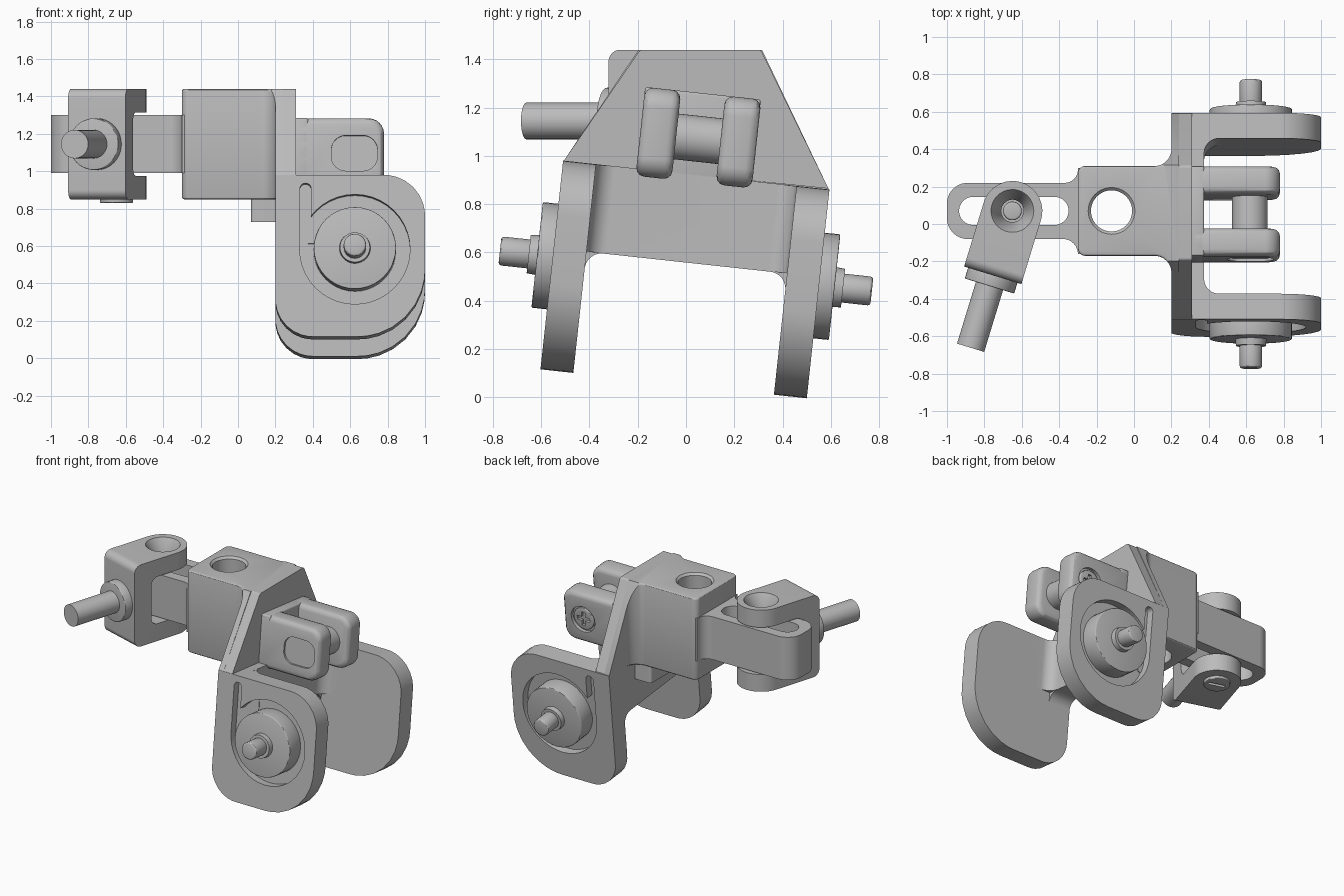
import bpy, bmesh, math
from mathutils import Matrix, Vector

if "Cube" in bpy.data.objects:
    bpy.data.objects.remove(bpy.data.objects["Cube"], do_unlink=True)

metal = bpy.data.materials.new("plain grey")
metal.use_nodes = True
GREY = (0.5, 0.5, 0.5, 1)
metal.diffuse_color = GREY
metal.node_tree.nodes["Principled BSDF"].inputs["Base Color"].default_value = GREY

# Frames: the wheel fork leans sideways, the rod clamp is swung about its pivot
TILT = Matrix.Rotation(math.radians(-6.2), 4, 'X') @ Matrix.Translation((0, -0.057, 0))
SWING = Matrix.Translation((-0.65, 0.07, 0)) @ Matrix.Rotation(math.radians(-17), 4, 'Z')
WORLD = Matrix.Identity(4)


def finish(name, bm, frame):
    bmesh.ops.recalc_face_normals(bm, faces=bm.faces)
    mesh = bpy.data.meshes.new(name)
    bm.to_mesh(mesh)
    bm.free()
    mesh.transform(frame)
    mesh.materials.append(metal)
    ob = bpy.data.objects.new(name, mesh)
    bpy.context.collection.objects.link(ob)
    return ob


def soften(bm, width):
    if width:
        sharp = [e for e in bm.edges if e.calc_face_angle(0) > 0.6]
        bmesh.ops.bevel(bm, geom=sharp, offset=width, segments=3, profile=0.5,
                        affect='EDGES', clamp_overlap=True)


def rounded(corners, steps=8):
    """Outline with an arc of the given radius at each (a, b, r) corner."""
    out = []
    for i, (a, b, *r) in enumerate(corners):
        p = Vector((a, b))
        if not r:
            out.append(p)
            continue
        d1 = (Vector(corners[i - 1][:2]) - p).normalized()
        d2 = (Vector(corners[(i + 1) % len(corners)][:2]) - p).normalized()
        half = d1.angle(d2) / 2
        c = p + (d1 + d2).normalized() * r[0] / math.sin(half)
        reach = r[0] / math.tan(half)
        s, e = p + d1 * reach - c, p + d2 * reach - c
        out += [c + s.lerp(e, k / steps).normalized() * r[0] for k in range(steps + 1)]
    return out


def prism(name, axis, corners, lo, hi, frame=WORLD, bevel=0):
    place = {'x': lambda a, b, t: (t, a, b), 'y': lambda a, b, t: (a, t, b),
             'z': lambda a, b, t: (a, b, t)}[axis]
    bm = bmesh.new()
    pts = rounded(corners)
    low = [bm.verts.new(place(p.x, p.y, lo)) for p in pts]
    top = [bm.verts.new(place(p.x, p.y, hi)) for p in pts]
    bm.faces.new(low)
    bm.faces.new(top)
    for i in range(len(pts)):
        bm.faces.new((low[i - 1], low[i], top[i], top[i - 1]))
    bmesh.ops.recalc_face_normals(bm, faces=bm.faces)
    soften(bm, bevel)
    return finish(name, bm, frame)


def box(a0, b0, a1, b1, r=None):
    return [(a, b) + ((r,) if r else ()) for a, b in ((a0, b0), (a1, b0), (a1, b1), (a0, b1))]


def rod(name, start, end, r1, r2=None, frame=WORLD, bevel=0):
    start, end = Vector(start), Vector(end)
    d = end - start
    bm = bmesh.new()
    bmesh.ops.create_cone(bm, cap_ends=True, segments=40, radius1=r1, radius2=r2 or r1,
                          depth=d.length)
    soften(bm, bevel)
    turn = Vector((0, 0, 1)).rotation_difference(d).to_matrix().to_4x4()
    return finish(name, bm, frame @ Matrix.Translation((start + end) / 2) @ turn)


def combine(ob, tool, how='DIFFERENCE'):
    mod = ob.modifiers.new("shape", 'BOOLEAN')
    mod.operation, mod.object, mod.solver = how, tool, 'EXACT'
    bpy.context.view_layer.objects.active = ob
    bpy.ops.object.modifier_apply(modifier=mod.name)
    bpy.data.objects.remove(tool, do_unlink=True)


# Central block, flared into the bracket and trimmed to its sloping sides
slope = [(-0.51, 0.975), (-0.19, 1.45), (0.31, 1.45), (0.59, 0.865), (0.59, 0.6), (-0.51, 0.6)]
block = prism("central_block", 'z', [(-0.3, -0.17, 0.04), (0.2, -0.17, 0.09), (0.2, -0.7),
              (0.25, -0.7), (0.25, 0.7), (0.2, 0.7), (0.2, 0.31, 0.09), (-0.3, 0.31, 0.04)],
              0.85, 1.44, bevel=0.012)
combine(block, prism("trim", 'x', slope, -0.5, 0.24), 'INTERSECT')
combine(block, rod("bore", (-0.12, 0.07, 0.7), (-0.12, 0.07, 1.6), 0.11))
combine(block, rod("bore_chamfer", (-0.12, 0.07, 1.42), (-0.12, 0.07, 1.46), 0.105, 0.145))
prism("lower_tab", 'z', box(0.07, 0.0, 0.21, 0.3, 0.02), 0.73, 0.87)

# Sloping bracket plate
bracket = [(-0.51, 0.975), (-0.19, 1.44, 0.02), (0.31, 1.44, 0.02), (0.59, 0.865)]
prism("bracket_plate", 'x', bracket, 0.2, 0.31)

# Fork: cross web with filleted corners, then a side plate on each side
IN, OUT = 0.418, 0.555
web = prism("wheel_fork", 'x', [(-0.5, 0.92), (0.5, 0.92), (0.5, 0.42), (IN, 0.42),
            (IN, 0.555, 0.07), (-IN, 0.555, 0.07), (-IN, 0.42), (-0.5, 0.42)],
            0.201, 0.375, TILT)
corner_fillet = [(0.21, -0.5), (0.5, -0.5), (0.5, -IN), (0.375, -IN, 0.08),
                 (0.375, IN, 0.08), (0.5, IN), (0.5, 0.5), (0.21, 0.5)]
combine(web, prism("fillet", 'z', corner_fillet, 0.556, 0.919, TILT), 'UNION')
plate_outline = [(0.2, 0.05, 0.2), (1.0, 0.05, 0.36), (1.0, 0.92, 0.22), (0.2, 0.92)]
HX, HZ = 0.625, 0.52
for side, label in ((-1, "right"), (1, "left")):
    def at(v):
        return (HX, side * v, HZ)
    lo, hi = sorted((side * IN, side * OUT))
    plate = prism(label + "_side_plate", 'y', plate_outline, lo, hi, TILT)
    pocket = rod("pocket", at(0.495), at(0.7), 0.295, frame=TILT)
    lo, hi = sorted((side * 0.495, side * 0.7))
    slot = prism("slot", 'y', [(0.331, HZ), (0.391, HZ), (0.391, 0.875, 0.029),
                 (0.331, 0.875, 0.029)], lo, hi, TILT)
    combine(plate, pocket)
    combine(plate, slot)
    rod(label + "_wheel_disc", at(0.48), at(0.62), 0.22, frame=TILT, bevel=0.006)
    rod(label + "_wheel_boss", at(0.6), at(0.655), 0.085, 0.08, frame=TILT)
    rod(label + "_wheel_pin", at(0.64), at(0.775), 0.06, frame=TILT, bevel=0.012)

# Twin lugs holding a cross pin
prism("lug_base", 'x', box(-0.25, 0.9, 0.232, 1.26), 0.3, 0.375, TILT, 0.01)
lug_outline = [(0.29, 0.89), (0.78, 0.89, 0.08), (0.78, 1.26, 0.08), (0.29, 1.26)]
PX, PZ = 0.62, 1.07
right_lug = prism("right_lug", 'y', lug_outline, -0.25, -0.1, TILT, 0.035)
combine(right_lug, prism("pill", 'y', box(0.5, 0.975, 0.745, 1.165, 0.075), -0.4, -0.235, TILT))
left_lug = prism("left_lug", 'y', lug_outline, 0.084, 0.234, TILT, 0.035)
combine(left_lug, rod("seat", (PX, 0.21, PZ), (PX, 0.4, PZ), 0.095, frame=TILT))
screw = rod("lug_screw", (PX, 0.19, PZ), (PX, 0.228, PZ), 0.08, frame=TILT, bevel=0.006)
for a, b in ((0.05, 0.014), (0.014, 0.05)):
    combine(screw, prism("cross", 'y', box(PX - a, PZ - b, PX + a, PZ + b), 0.21, 0.3, TILT))
rod("cross_pin", (PX, -0.12, PZ), (PX, 0.11, PZ), 0.095, frame=TILT)

# Slotted link running out from the block
link = prism("slotted_link", 'z', [(-1.0, -0.08, 0.11), (-0.3, -0.08, 0.08), (-0.3, -0.16),
             (-0.25, -0.16), (-0.25, 0.3), (-0.3, 0.3), (-0.3, 0.22, 0.07),
             (-1.0, 0.22, 0.11)], 0.99, 1.3)
combine(link, prism("opening", 'z', box(-0.935, -0.005, -0.35, 0.145, 0.074), 0.9, 1.4))

# Clamp gripping the link, with its rod and pivot bolt
clamp = prism("rod_clamp", 'x', [(-0.36, 0.85, 0.05), (0.2, 0.85), (0.2, 0.975),
              (-0.22, 0.975, 0.05), (-0.22, 1.315, 0.05), (0.2, 1.315), (0.2, 1.44),
              (-0.36, 1.44, 0.05)], -0.2, 0.2, SWING)
rounded_end = [(-0.16, -0.5), (0.16, -0.5), (0.16, 0.16, 0.159), (-0.16, 0.16, 0.159)]
combine(clamp, prism("trim", 'z', rounded_end, 0.7, 1.6, SWING), 'INTERSECT')
combine(clamp, rod("countersink", (0, 0, 1.34), (0, 0, 1.445), 0.06, 0.117, SWING))
combine(clamp, rod("bolt_hole", (0, 0, 1.2), (0, 0, 1.5), 0.06, frame=SWING))
rod("rod_collar", (0, -0.34, 1.145), (0, -0.42, 1.145), 0.138, frame=SWING, bevel=0.006)
rod("rod", (0, -0.4, 1.145), (0, -0.765, 1.145), 0.076, frame=SWING)
rod("pivot_bolt", (0, 0, 0.86), (0, 0, 1.36), 0.05, frame=SWING, bevel=0.01)
head = rod("bolt_head", (0, 0, 0.83), (0, 0, 0.87), 0.088, frame=SWING, bevel=0.006)
combine(head, prism("driver_slot", 'z', box(-0.06, -0.012, 0.06, 0.012), 0.8, 0.845, SWING))

# Smooth shading with crisp edges
bpy.ops.object.select_all(action='DESELECT')
for ob in bpy.context.scene.objects:
    if ob.type == 'MESH' and ob.data.materials and ob.data.materials[0] == metal:
        ob.select_set(True)
        bpy.context.view_layer.objects.active = ob
bpy.ops.object.shade_smooth_by_angle(angle=math.radians(30))
